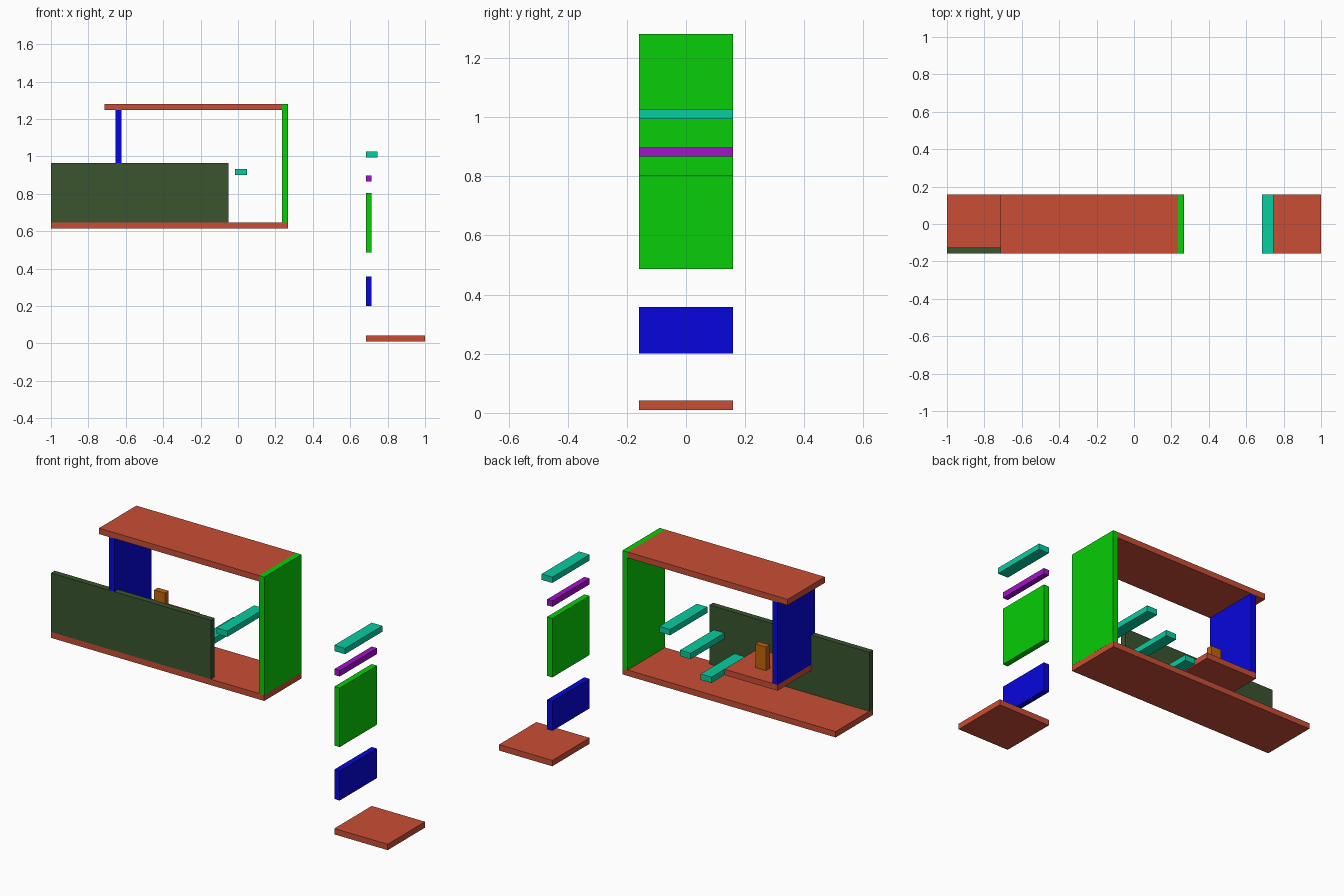
import bpy, bmesh
from mathutils import Vector

if "Cube" in bpy.data.objects:
    bpy.data.objects.remove(bpy.data.objects["Cube"])

U = 1.2667 / 40          # block grid unit
HALF = 5 * U             # every kit block is ten units deep


def material(name, rgb):
    m = bpy.data.materials.new(name)
    m.diffuse_color = [(c / 255) ** 2.2 for c in rgb] + [1]
    m.use_nodes = True
    m.node_tree.nodes["Principled BSDF"].inputs["Base Color"].default_value = m.diffuse_color
    return m


CLAY = material("clay", (200, 79, 56))
GREEN = material("green", (16, 204, 16))
BLUE = material("blue", (14, 14, 220))
TEAL = material("teal", (16, 204, 160))
PURPLE = material("purple", (160, 25, 200))
DARK = material("dark_green", (60, 85, 50))
ORANGE = material("orange", (190, 100, 20))


def block(name, mat, x, z, w, h, y=-HALF, d=10):
    """Box from its low corner; w, d, h are counted in grid units."""
    size = Vector((w, d, h)) * U
    low = Vector((x, y, z))
    bm = bmesh.new()
    bmesh.ops.create_cube(bm, size=1)
    for v in bm.verts:
        v.co = Vector([v.co[i] * size[i] for i in range(3)]) + size / 2
    mesh = bpy.data.meshes.new(name)
    bm.to_mesh(mesh)
    bm.free()
    mesh.materials.append(mat)
    ob = bpy.data.objects.new(name, mesh)
    ob.location = low
    bpy.context.collection.objects.link(ob)
    return ob


# Room shell
FLOOR = 0.615
block("floor", CLAY, -1, FLOOR, 40, 1)
block("end_wall", GREEN, 0.267 - U, FLOOR + U, 1, 20)
block("roof", CLAY, 0.267 - 31 * U, FLOOR + 20 * U, 30, 1)
block("front_panel", DARK, -1, FLOOR + U, 30, 10, d=1)

# Raised platform with the wall standing on it and a small figure block
PLAT = FLOOR + 5 * U
block("platform", CLAY, -0.655, PLAT, 10, 1)
block("hanging_wall", BLUE, -0.655, PLAT + U, 1, 14)
block("figure", ORANGE, -0.515, PLAT + U, 2, 4, y=0.025, d=1)

# Floating steps
for i in range(3):
    block(f"step_{i + 1}", TEAL, -0.016 - i * 4 * U * 0.97, 0.90 - i * 3 * U, 2, 1)

# Column of sample blocks
for name, mat, z, w, h in [
    ("sample_ground", CLAY, 0.01, 10, 1),
    ("sample_short_wall", BLUE, 0.20, 1, 5),
    ("sample_tall_wall", GREEN, 0.487, 1, 10),
    ("sample_small_block", PURPLE, 0.866, 1, 1),
    ("sample_wide_block", TEAL, 0.994, 2, 1),
]:
    block(name, mat, 1 - 10 * U, z, w, h)
